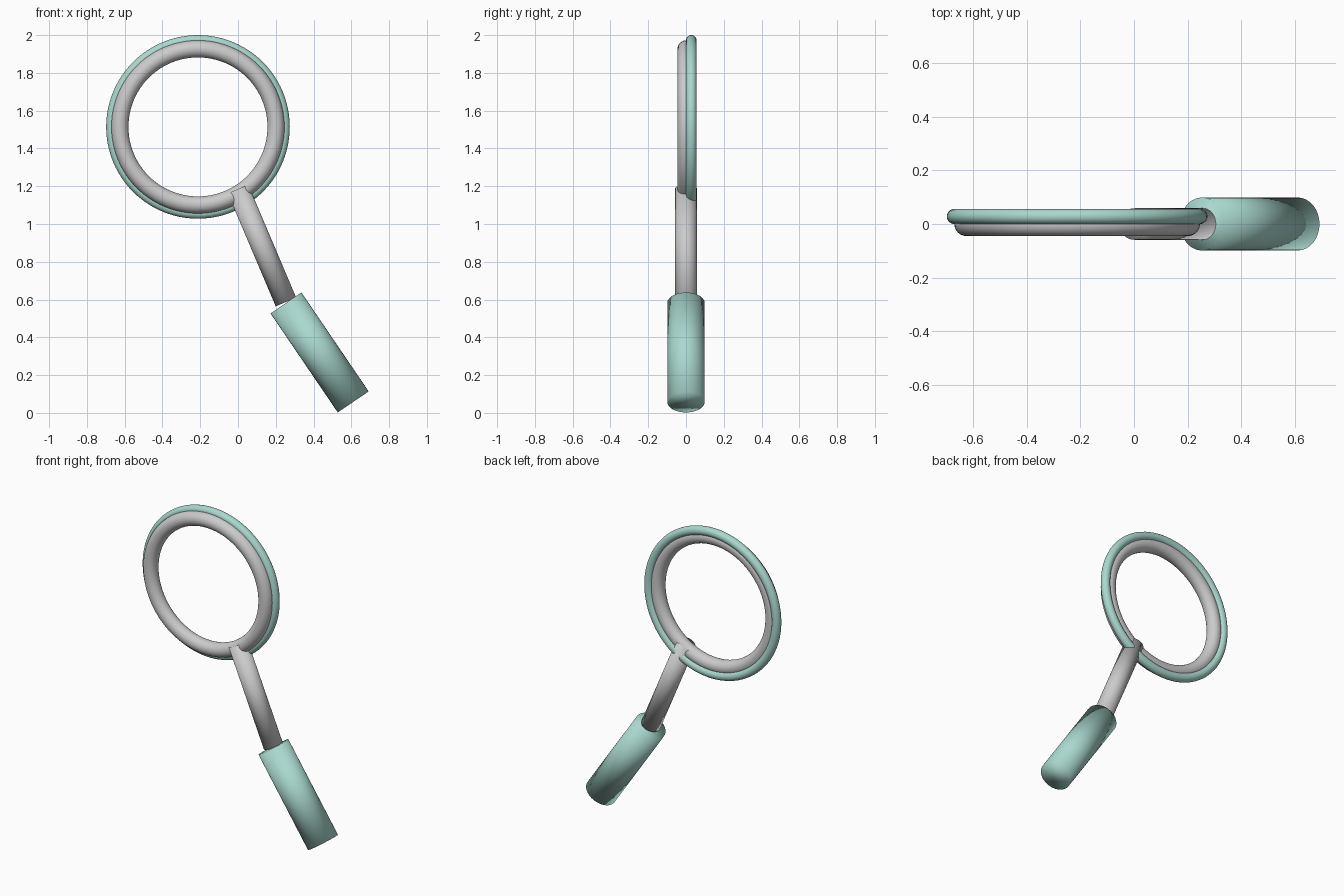
import bpy, math
from mathutils import Vector

if "Cube" in bpy.data.objects:
    bpy.data.objects.remove(bpy.data.objects["Cube"])

teal = bpy.data.materials.new("teal")
teal.diffuse_color = (0.40, 0.69, 0.62, 1)
teal.use_nodes = True
teal.node_tree.nodes["Principled BSDF"].inputs["Base Color"].default_value = teal.diffuse_color


def finish(name, mat):
    ob = bpy.context.object
    ob.name = name
    bpy.ops.object.shade_smooth()
    if mat:
        ob.data.materials.append(mat)
    return ob


def ring(name, y, major, minor, mat=None):
    bpy.ops.mesh.primitive_torus_add(
        location=(-0.212, y, 1.514), rotation=(math.pi / 2, 0, 0),
        major_radius=major, minor_radius=minor,
        major_segments=96, minor_segments=24)
    return finish(name, mat)


def rod(name, top, bottom, radius, mat=None):
    # capped cylinder between two points in the y = 0 plane
    a, b = Vector((top[0], 0, top[1])), Vector((bottom[0], 0, bottom[1]))
    d = a - b
    bpy.ops.mesh.primitive_cylinder_add(
        vertices=32, radius=radius, depth=d.length, location=(a + b) / 2,
        rotation=(0, math.atan2(d.x, d.z), 0))
    return finish(name, mat)


# lens frame: grey ring with a slimmer teal ring behind it
ring("lens_frame", 0.0, 0.413, 0.045)
ring("rear_rim", 0.028, 0.458, 0.028, teal)

# neck and grip
rod("neck", (0.0, 1.185), (0.254, 0.587), 0.059)
rod("grip", (0.254, 0.582), (0.610, 0.058), 0.099, teal)
